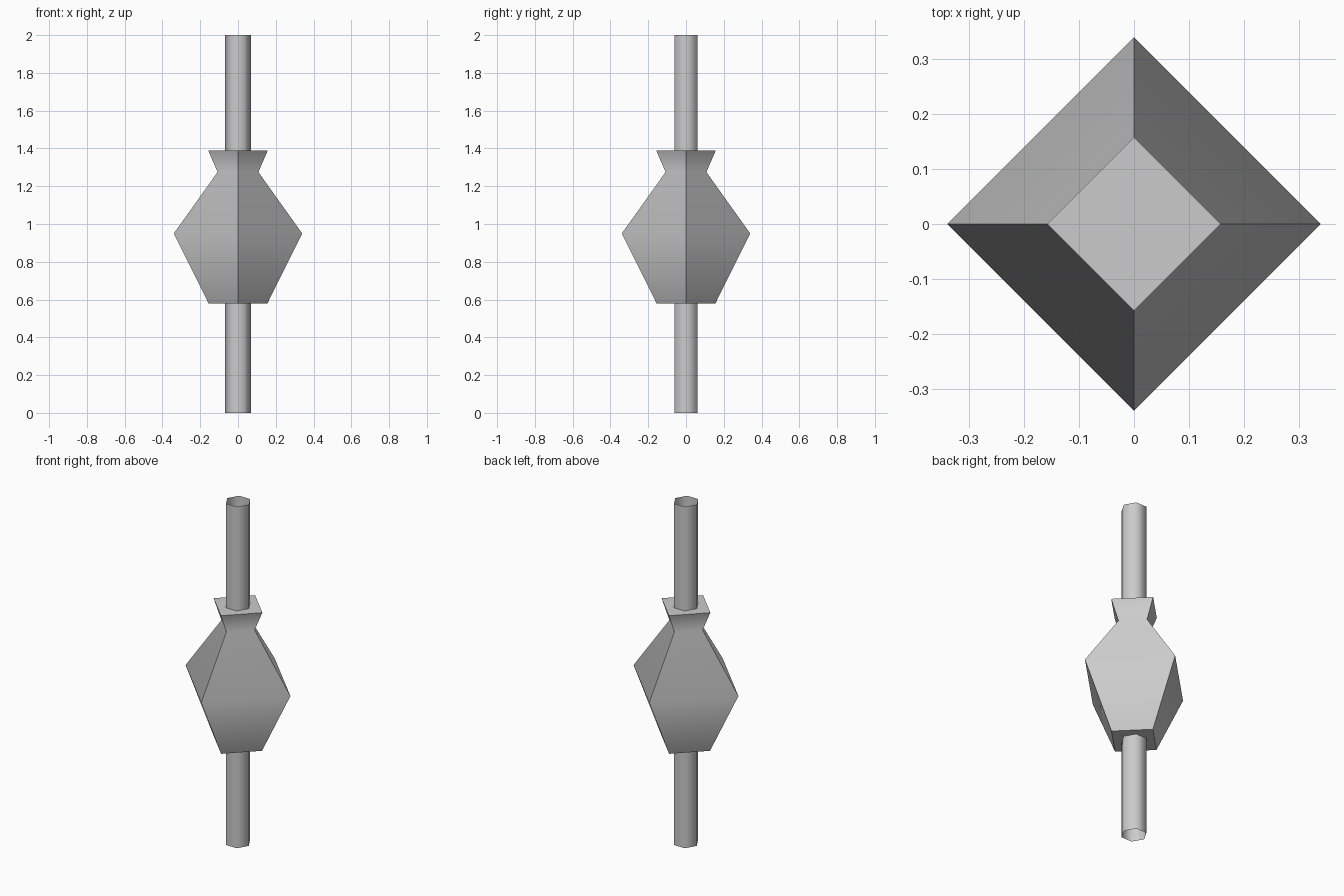
import bpy
import math

if "Cube" in bpy.data.objects:
    bpy.data.objects.remove(bpy.data.objects["Cube"])


def lathe(name, profile, sides, capped):
    """Stack n-sided rings from (radius, z) pairs, optionally closing both ends."""
    verts = [(r * math.cos(2 * math.pi * i / sides), r * math.sin(2 * math.pi * i / sides), z)
             for r, z in profile for i in range(sides)]
    faces = []
    for k in range(len(profile) - 1):
        a, b = k * sides, (k + 1) * sides
        for i in range(sides):
            j = (i + 1) % sides
            faces.append((a + i, a + j, b + j, b + i))
    if capped:
        top = (len(profile) - 1) * sides
        faces.append(tuple(reversed(range(sides))))
        faces.append(tuple(range(top, top + sides)))
    mesh = bpy.data.meshes.new(name)
    mesh.from_pydata(verts, [], faces)
    obj = bpy.data.objects.new(name, mesh)
    bpy.context.collection.objects.link(obj)
    bpy.ops.object.select_all(action='DESELECT')
    obj.select_set(True)
    bpy.context.view_layer.objects.active = obj
    bpy.ops.object.shade_smooth_by_angle(angle=math.radians(62))
    return obj


# Six-sided open rod running the full height
lathe("rod", [(0.07, 0), (0.07, 2)], 6, False)

# Four-sided urn-shaped body with a flared collar
lathe("body", [(0.156, 0.58), (0.34, 0.95), (0.108, 1.275), (0.158, 1.39)], 4, True)
